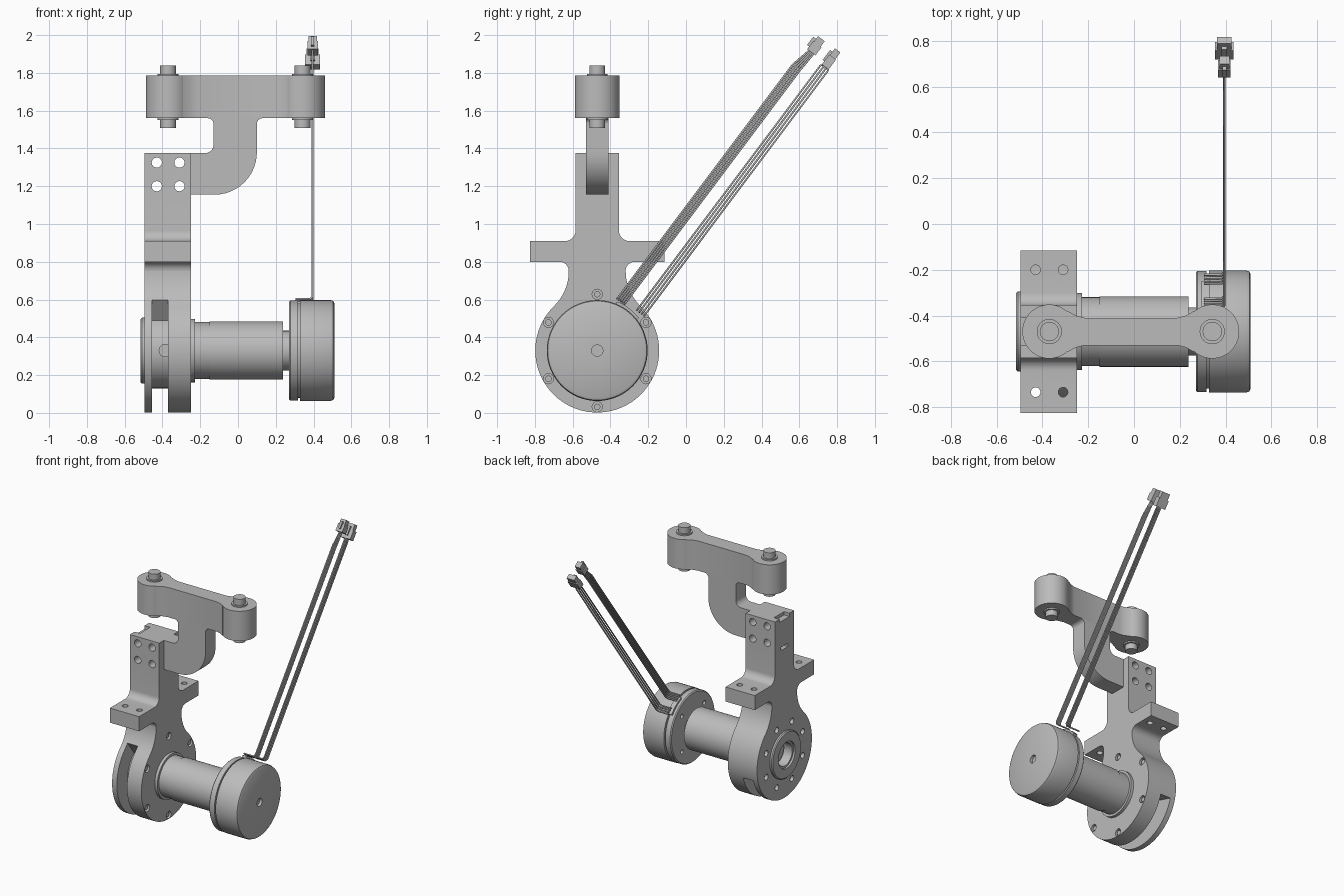
import bpy, bmesh
from math import sin, cos, pi, radians, sqrt
from mathutils import Vector, Matrix

if "Cube" in bpy.data.objects:
    bpy.data.objects.remove(bpy.data.objects["Cube"])

AY, AZ = -0.47, 0.33           # common drive axis, parallel to x
GREY = (0.5, 0.5, 0.5, 1)
metal = bpy.data.materials.new("neutral_grey")
metal.use_nodes = True
metal.diffuse_color = GREY
metal.node_tree.nodes["Principled BSDF"].inputs["Base Color"].default_value = GREY


def finish(name, bm):
    bmesh.ops.remove_doubles(bm, verts=bm.verts, dist=1e-5)
    bmesh.ops.recalc_face_normals(bm, faces=bm.faces)
    mesh = bpy.data.meshes.new(name)
    bm.to_mesh(mesh)
    bm.free()
    mesh.materials.append(metal)
    ob = bpy.data.objects.new(name, mesh)
    bpy.context.collection.objects.link(ob)
    return ob


def smooth(ob):
    bpy.ops.object.select_all(action='DESELECT')
    ob.select_set(True)
    bpy.context.view_layer.objects.active = ob
    bpy.ops.object.shade_smooth_by_angle(angle=radians(30))
    return ob


def prism(name, pts, lo, hi, axis):
    """Extrude a 2D outline along x, y or z."""
    place = {'x': lambda a, b: (lo, a, b), 'y': lambda a, b: (a, lo, b),
             'z': lambda a, b: (a, b, lo)}[axis]
    step = Vector([(hi - lo) * (axis == k) for k in 'xyz'])
    bm = bmesh.new()
    face = bm.faces.new([bm.verts.new(place(*p)) for p in pts])
    new = bmesh.ops.extrude_face_region(bm, geom=[face])['geom']
    bmesh.ops.translate(bm, vec=step, verts=[v for v in new if isinstance(v, bmesh.types.BMVert)])
    return finish(name, bm)


def arc(cx, cy, r, a0, a1, n):
    angles = [radians(a0 + (a1 - a0) * i / n) for i in range(n + 1)]
    return [(cx + r * cos(a), cy + r * sin(a)) for a in angles]


def rod(name, a, b, r, lo, hi, axis, n=24):
    return prism(name, arc(a, b, r, 0, 360, n)[:-1], lo, hi, axis)


def box(name, x, y, z):
    return prism(name, [(x[0], y[0]), (x[1], y[0]), (x[1], y[1]), (x[0], y[1])], *z, 'z')


def rounded(corners, n=8):
    """Replace each (a, b, t) corner by an arc with tangent length t."""
    out = []
    for i, (a, b, t) in enumerate(corners):
        p = Vector((a, b))
        if not t:
            out.append((a, b))
            continue
        d1 = (p - Vector(corners[i - 1][:2])).normalized()
        d2 = (Vector(corners[(i + 1) % len(corners)][:2]) - p).normalized()
        w = sqrt((1 + d1.dot(d2)) / 2)
        for k in range(n + 1):
            s = k / n
            c0, c1, c2 = (1 - s) ** 2, 2 * w * s * (1 - s), s * s
            q = ((p - d1 * t) * c0 + p * c1 + (p + d2 * t) * c2) / (c0 + c1 + c2)
            out.append(tuple(q))
    return out


def lathe(name, profile, n=64):
    """Spin (x, radius) points around the drive axis."""
    bm = bmesh.new()
    vs = [bm.verts.new((x, AY, AZ + r)) for x, r in profile]
    es = [bm.edges.new(pair) for pair in zip(vs, vs[1:])]
    bmesh.ops.spin(bm, geom=vs + es, cent=(0, AY, AZ), axis=(1, 0, 0), angle=2 * pi, steps=n)
    return smooth(finish(name, bm))


def cut(ob, cutters):
    for c in cutters:
        c.hide_render = True
        mod = ob.modifiers.new("cut", 'BOOLEAN')
        mod.operation, mod.solver, mod.object = 'DIFFERENCE', 'EXACT', c
        bpy.context.view_layer.objects.active = ob
        bpy.ops.object.modifier_apply(modifier=mod.name)
        bpy.data.objects.remove(c)
    return smooth(ob)


def around(r, count, start=0):
    return [(AY + r * cos(radians(start + 360 * i / count)),
             AZ + r * sin(radians(start + 360 * i / count))) for i in range(count)]


# Bracket: round housing, neck, two wings and upright column in one outline
R = 0.328
upper = [(0.232, AZ + 0.232, 0), (0.15, 0.644, 0.11), (0.15, 0.80, 0.05), (0.355, 0.80, 0),
         (0.355, 0.91, 0), (0.115, 0.91, 0.055), (0.115, 1.375, 0)]
side = [(u, z) for u, z in arc(0, AZ, R, -90, 44, 36)] + rounded(upper)[1:]
outline = [(AY + u, z) for u, z in side] + [(AY - u, z) for u, z in reversed(side[1:])]
bracket = prism("bracket", outline, -0.495, -0.25, 'x')
cutters = [prism("slot", arc(AY, AZ, 0.2, 127, 344, 40) + arc(AY, AZ, 0.42, 344, 127, 40),
                 -0.455, -0.37, 'x'),
           rod("bore", AY, AZ, 0.1, -0.6, -0.42, 'x', 40),
           box("top_notch", (-0.55, -0.45), (AY - 0.06, AY + 0.06), (1.35, 1.45)),
           box("side_slit", (-0.55, -0.46), (AY - 0.04, AY + 0.04), (1.13, 1.155))]
for x in (-0.43, -0.31):
    cutters += [rod("hole", x, z, 0.027, -1, 0, 'y') for z in (1.2, 1.325)]
    cutters += [rod("hole", x, y, 0.021, 0.7, 1, 'z') for y in (-0.735, -0.2)]
for y, z in around(0.298, 6, 30):
    cutters.append(rod("hole", y, z, 0.027, -0.28, -0.2, 'x', 16))
for y, z in around(0.235, 8, 22.5):
    cutters.append(rod("hole", y, z, 0.022, -0.6, -0.47, 'x', 16))
cut(bracket, cutters)
for i, (y, z) in enumerate(around(0.298, 6, 30)):
    smooth(rod(f"housing_screw_{i}", y, z, 0.017, -0.285, -0.258, 'x', 12))
smooth(rod("slot_stop", -0.385, AZ, 0.035, -0.71, -0.64, 'y'))

# Hub ring and bearing on the outer housing face
lathe("hub_ring", [(-0.48, 0.1), (-0.515, 0.1), (-0.515, 0.168), (-0.508, 0.175),
                   (-0.48, 0.175), (-0.48, 0.1)])
lathe("bearing", [(-0.43, 0.085), (-0.5, 0.085), (-0.5, 0.102), (-0.43, 0.102), (-0.43, 0.085)])

# Gearbox tube with flange and neck
lathe("gearbox", [(-0.26, 0), (-0.26, 0.168), (-0.228, 0.168), (-0.228, 0.15), (-0.15, 0.15),
                  (-0.15, 0.154), (0.238, 0.154), (0.238, 0.105), (0.28, 0.105), (0.28, 0)])

# Motor with groove, rounded cap and centre hole
motor = lathe("motor", [(0.27, 0), (0.27, 0.258), (0.277, 0.265), (0.317, 0.265), (0.317, 0.25),
                        (0.328, 0.25), (0.328, 0.267), (0.49, 0.267), (0.504, 0.262),
                        (0.51, 0.25), (0.51, 0.03), (0.49, 0.03), (0.49, 0)])
cut(motor, [rod("hole", y, z, 0.016, 0.2, 0.29, 'x', 16) for y, z in around(0.19, 4, 45)])

# Curved stem carrying the crossbar
stem = [(-0.26, 1.375, 0), (-0.13, 1.375, 0.045), (-0.13, 1.56, 0.03), (-0.165, 1.56, 0),
        (0.135, 1.56, 0), (0.10, 1.56, 0.03), (0.10, 1.155, 0.225), (-0.26, 1.155, 0)]
smooth(prism("arm_stem", rounded(stem, 12), AY - 0.06, AY + 0.06, 'y'))

# Crossbar flared into a round boss with a pin at each end
edge = [(-0.29, 0.09), (-0.255, 0.07), (-0.215, 0.06), (0.19, 0.06), (0.228, 0.07), (0.262, 0.09)]
bar = [(x, AY - h) for x, h in edge] + [(x, AY + h) for x, h in reversed(edge)]
smooth(prism("crossbar", bar, 1.56, 1.785, 'z'))
for tag, x in (("right", -0.37), ("left", 0.342)):
    smooth(rod(f"{tag}_boss", x, AY, 0.118, 1.56, 1.785, 'z', 48))
    smooth(rod(f"{tag}_pin", x, AY, 0.042, 1.508, 1.84, 'z', 32))
    smooth(rod(f"{tag}_washer", x, AY, 0.055, 1.55, 1.795, 'z', 32))

# Cable grommet on the motor rim
pad = arc(AY, AZ, 0.26, 38, 68, 8) + arc(AY, AZ, 0.28, 68, 38, 8)
smooth(prism("cable_grommet", pad, 0.295, 0.33, 'x'))

# Two flat cables, each a row of wires ending in a plug
along, across = Vector((0, 0.6, 0.8)), Vector((0, 0.8, -0.6))
CX = 0.395


def cable(name, start, length, plug, count, plug_size):
    start, plug = Vector((CX, *start)), Vector((CX, *plug))
    tail = plug - along * plug_size[2] / 2
    data = bpy.data.curves.new(name, 'CURVE')
    data.dimensions = '3D'
    data.bevel_depth, data.bevel_resolution = 0.0055, 1
    data.use_fill_caps = True
    for i in range(count):
        off = across * 0.048 * (i / (count - 1) - 0.5)
        base = start + off
        path = [base - Vector((0.09, 0, 0)), base - Vector((0.012, 0, 0)), base + along * 0.015,
                base + along * length, tail + off * 0.6, tail + off * 0.6 + along * 0.02]
        line = data.splines.new('POLY')
        line.points.add(len(path) - 1)
        for p, q in zip(line.points, path):
            p.co = (*q, 1)
    data.materials.append(metal)
    bpy.context.collection.objects.link(bpy.data.objects.new(name, data))
    # plug body, shoulder and latch, aligned with the cable
    w, d, l = plug_size
    frame = Matrix((Vector((1, 0, 0)), across, along)).transposed().to_4x4()
    frame.translation = plug
    for part, x, y, z in (("body", (-w / 2, w / 2), (-d / 2, d / 2), (-l / 2, l * 0.1)),
                          ("nose", (-w * 0.4, w * 0.4), (-d * 0.4, d * 0.4), (l * 0.05, l / 2)),
                          ("latch", (-w * 0.15, w * 0.15), (-d * 0.75, -d * 0.35), (-l * 0.3, l * 0.3))):
        ob = box(f"{name}_{part}", x, y, z)
        ob.data.transform(frame)


cable("upper_cable", (-0.345, 0.59), 1.55, (0.69, 1.945), 5, (0.055, 0.055, 0.09))
cable("lower_cable", (-0.24, 0.53), 1.62, (0.77, 1.875), 4, (0.08, 0.045, 0.11))
